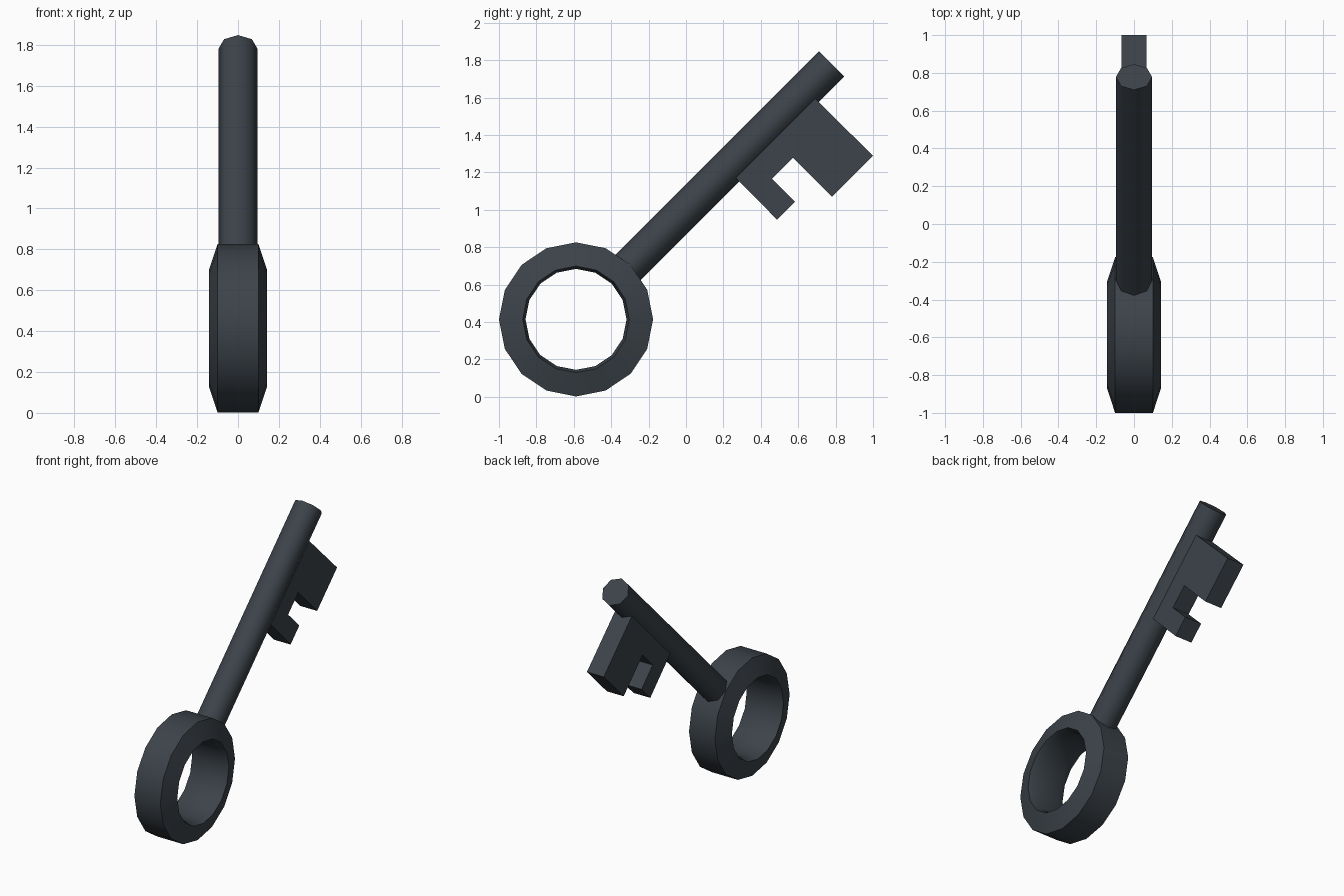
import bpy, bmesh, math
from mathutils import Vector

if "Cube" in bpy.data.objects:
    bpy.data.objects.remove(bpy.data.objects["Cube"])

mat = bpy.data.materials.new("dark slate metal")
mat.diffuse_color = (0.045, 0.056, 0.068, 1)
mat.use_nodes = True
mat.node_tree.nodes["Principled BSDF"].inputs["Base Color"].default_value = mat.diffuse_color

CY, CZ = -0.588, 0.414          # ring centre in the key's plane
S = math.sqrt(0.5)


def finish(name, bm, angle):
    bmesh.ops.recalc_face_normals(bm, faces=bm.faces)
    me = bpy.data.meshes.new(name)
    bm.to_mesh(me)
    bm.free()
    me.materials.append(mat)
    ob = bpy.data.objects.new(name, me)
    bpy.context.collection.objects.link(ob)
    bpy.ops.object.select_all(action='DESELECT')
    ob.select_set(True)
    bpy.context.view_layer.objects.active = ob
    bpy.ops.object.shade_smooth_by_angle(angle=math.radians(angle))
    return ob


def bridge(bm, a, b):
    for i in range(len(a)):
        j = (i + 1) % len(a)
        bm.faces.new((a[i], a[j], b[j], b[i]))


# Bow ring: a six-point section (radius, x) swept round in 16 steps
section = [(0.412, -0.10), (0.412, 0.10), (0.285, 0.142),
           (0.270, 0.10), (0.270, -0.10), (0.285, -0.142)]
bm = bmesh.new()
loops = []
for i in range(16):
    a = math.tau * i / 16
    loops.append([bm.verts.new((x, CY + r * math.cos(a), CZ + r * math.sin(a)))
                  for r, x in section])
for i in range(16):
    bridge(bm, loops[i], loops[(i + 1) % 16])
finish("bow_ring", bm, 30)

# Shaft: octagonal rod rising at 45 degrees from the ring
bm = bmesh.new()
along, side = Vector((0, S, S)), Vector((0, S, -S))
ends = []
for d in (0.36, 1.932):
    c = Vector((0, CY, CZ)) + along * d
    ends.append([bm.verts.new(c + Vector((1, 0, 0)) * 0.096 * math.cos(k * math.tau / 8)
                              + side * 0.096 * math.sin(k * math.tau / 8))
                 for k in range(8)])
bridge(bm, *ends)
for e in ends:
    bm.faces.new(e)
finish("shaft", bm, 50)

# Bit: toothed plate with its root buried in the shaft
outline = [(0.644, 1.64), (1.0, 1.289), (0.78, 1.07), (0.572, 1.278),
           (0.46, 1.166), (0.583, 1.043), (0.487, 0.947), (0.222, 1.216)]
bm = bmesh.new()
sides = [[bm.verts.new((x, y, z)) for y, z in outline] for x in (-0.065, 0.065)]
bridge(bm, *sides)
for s in sides:
    bm.faces.new(s)
finish("bit", bm, 30)
